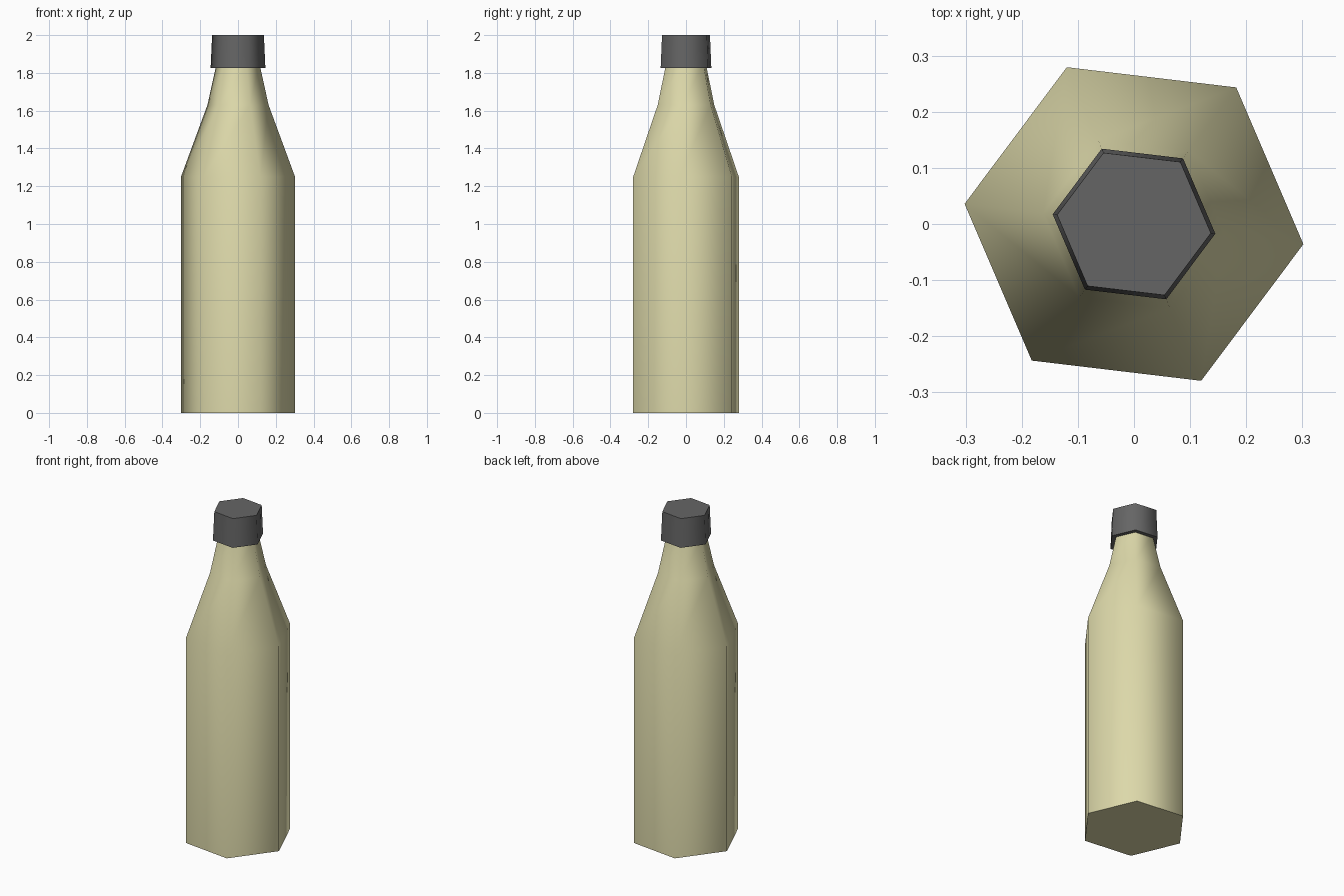
import bpy, bmesh, math

if "Cube" in bpy.data.objects:
    bpy.data.objects.remove(bpy.data.objects["Cube"])

SIDES = 6
TURN = math.radians(-6.8)


def material(name, rgb):
    m = bpy.data.materials.new(name)
    m.diffuse_color = (*rgb, 1)
    m.use_nodes = True
    m.node_tree.nodes["Principled BSDF"].inputs["Base Color"].default_value = m.diffuse_color
    return m


def lathe(name, profile, mat):
    """Six-sided turned shape from (radius, height) rings, capped at both ends."""
    bm = bmesh.new()
    rings = []
    for r, z in profile:
        rings.append([bm.verts.new((r * math.cos(TURN + math.tau * i / SIDES),
                                    r * math.sin(TURN + math.tau * i / SIDES), z))
                      for i in range(SIDES)])
    for a, b in zip(rings, rings[1:]):
        for i in range(SIDES):
            j = (i + 1) % SIDES
            bm.faces.new((a[i], a[j], b[j], b[i]))
    bm.faces.new(rings[0][::-1])
    bm.faces.new(rings[-1])
    bmesh.ops.recalc_face_normals(bm, faces=bm.faces)
    me = bpy.data.meshes.new(name)
    bm.to_mesh(me)
    bm.free()
    me.materials.append(mat)
    ob = bpy.data.objects.new(name, me)
    bpy.context.collection.objects.link(ob)
    # smooth around the sides, sharp at the end faces
    bpy.ops.object.select_all(action='DESELECT')
    ob.select_set(True)
    bpy.context.view_layer.objects.active = ob
    bpy.ops.object.shade_smooth_by_angle(angle=math.radians(70))
    return ob


glass = material("pale yellow glass", (0.72, 0.69, 0.40))
dark = material("dark grey cap", (0.13, 0.13, 0.13))

# Bottle body with shoulder and neck
lathe("bottle_body", [(0.304, 0), (0.304, 1.25), (0.163, 1.63), (0.114, 1.85)], glass)

# Slightly tapered cap
lathe("bottle_cap", [(0.146, 1.825), (0.138, 2.0)], dark)
